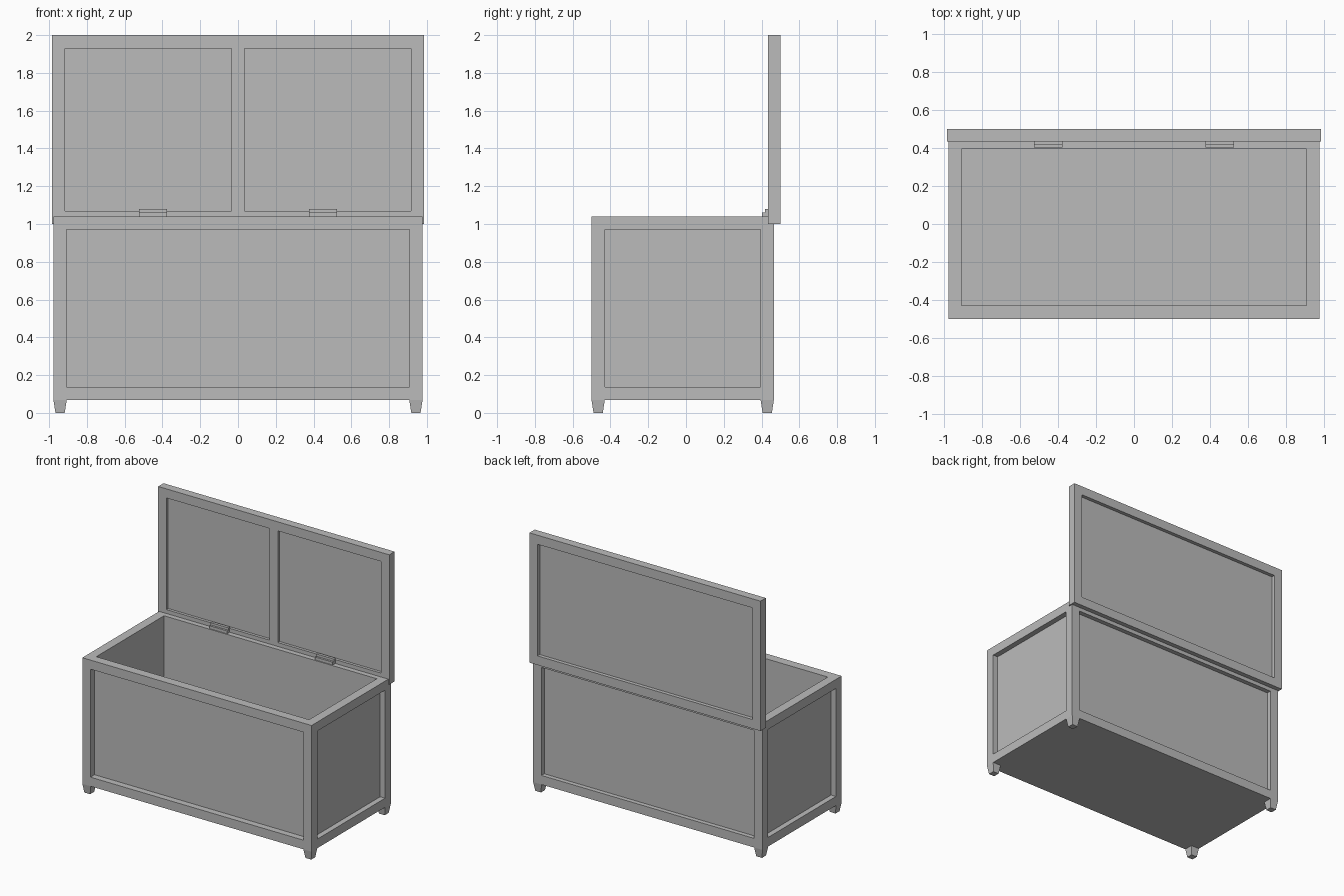
import bpy
import bmesh
from mathutils import Vector

if "Cube" in bpy.data.objects:
    bpy.data.objects.remove(bpy.data.objects["Cube"], do_unlink=True)

grey = bpy.data.materials.new("plain grey")
grey.use_nodes = True
COLOUR = (0.5, 0.5, 0.5, 1.0)
grey.diffuse_color = COLOUR
grey.node_tree.nodes["Principled BSDF"].inputs["Base Color"].default_value = COLOUR


def box_mesh(lo, hi):
    """Box between two opposite corners."""
    bm = bmesh.new()
    bmesh.ops.create_cube(bm, size=1)
    lo, hi = Vector(lo), Vector(hi)
    for v in bm.verts:
        v.co = Vector([(lo[i] + hi[i]) / 2 + v.co[i] * (hi[i] - lo[i]) for i in range(3)])
    bm.normal_update()
    return bm


def sink_panel(bm, direction, margin, depth):
    """Inset the side facing a direction and push the panel inwards."""
    d = Vector(direction)
    face = max(bm.faces, key=lambda f: (round(f.normal.dot(d), 3), f.calc_area()))
    bmesh.ops.inset_region(bm, faces=[face], thickness=margin, use_even_offset=True)
    # a second ring of faces forms the straight reveal
    bmesh.ops.inset_region(bm, faces=[face], thickness=0.0)
    for v in face.verts:
        v.co -= d * depth
    bm.normal_update()
    return face


def finish(bm, name):
    bmesh.ops.recalc_face_normals(bm, faces=bm.faces)
    mesh = bpy.data.meshes.new(name)
    bm.to_mesh(mesh)
    bm.free()
    mesh.materials.append(grey)
    obj = bpy.data.objects.new(name, mesh)
    bpy.context.collection.objects.link(obj)
    return obj


# Chest body: open top and four recessed panels
FRONT, BACK, SIDE = -0.50, 0.465, 0.977
BOTTOM, RIM = 0.068, 1.04
body = box_mesh((-SIDE, FRONT, BOTTOM), (SIDE, BACK, RIM))
sink_panel(body, (0, -1, 0), 0.07, 0.05)
sink_panel(body, (0, 1, 0), 0.07, 0.035)
sink_panel(body, (1, 0, 0), 0.07, 0.042)
sink_panel(body, (-1, 0, 0), 0.07, 0.042)
sink_panel(body, (0, 0, 1), 0.07, RIM - 0.10)
finish(body, "chest_body")

# Tapered feet at the corners
W = 0.07
for sx, side in ((-1, "right"), (1, "left")):
    for edge, sy, end in ((FRONT, 1, "front"), (BACK, -1, "back")):
        x0, x1 = sorted((sx * SIDE, sx * (SIDE - W)))
        y0, y1 = sorted((edge, edge + sy * W))
        foot = box_mesh((x0, y0, 0), (x1, y1, BOTTOM))
        for v in foot.verts:
            if v.co.z < 0.01:
                v.co.x += ((x0 + x1) / 2 - v.co.x) * 0.3
                v.co.y += ((y0 + y1) / 2 - v.co.y) * 0.3
        finish(foot, f"foot_{end}_{side}")

# Raised lid: one panel outside, two inside split by a stile
LID_FRONT, LID_BACK = 0.435, 0.50
lid = box_mesh((-0.985, LID_FRONT, 1.0), (0.985, LID_BACK, 2.0))
sink_panel(lid, (0, -1, 0), 0.07, 0.022)
sink_panel(lid, (0, 1, 0), 0.07, 0.028)
finish(lid, "lid")
finish(box_mesh((-0.035, LID_FRONT, 1.07), (0.035, 0.46, 1.93)), "lid_centre_stile")

# Hinges: L-shaped profile swept along x
PROFILE = [(0.44, 1.035), (0.403, 1.035), (0.403, 1.062),
           (0.418, 1.062), (0.418, 1.08), (0.44, 1.08)]
for x, side in ((-0.45, "right"), (0.45, "left")):
    hinge = bmesh.new()
    end = hinge.faces.new([hinge.verts.new((x - 0.075, y, z)) for y, z in PROFILE])
    swept = bmesh.ops.extrude_face_region(hinge, geom=[end], use_keep_orig=True)
    for g in swept["geom"]:
        if isinstance(g, bmesh.types.BMVert):
            g.co.x += 0.15
    finish(hinge, f"hinge_{side}")
